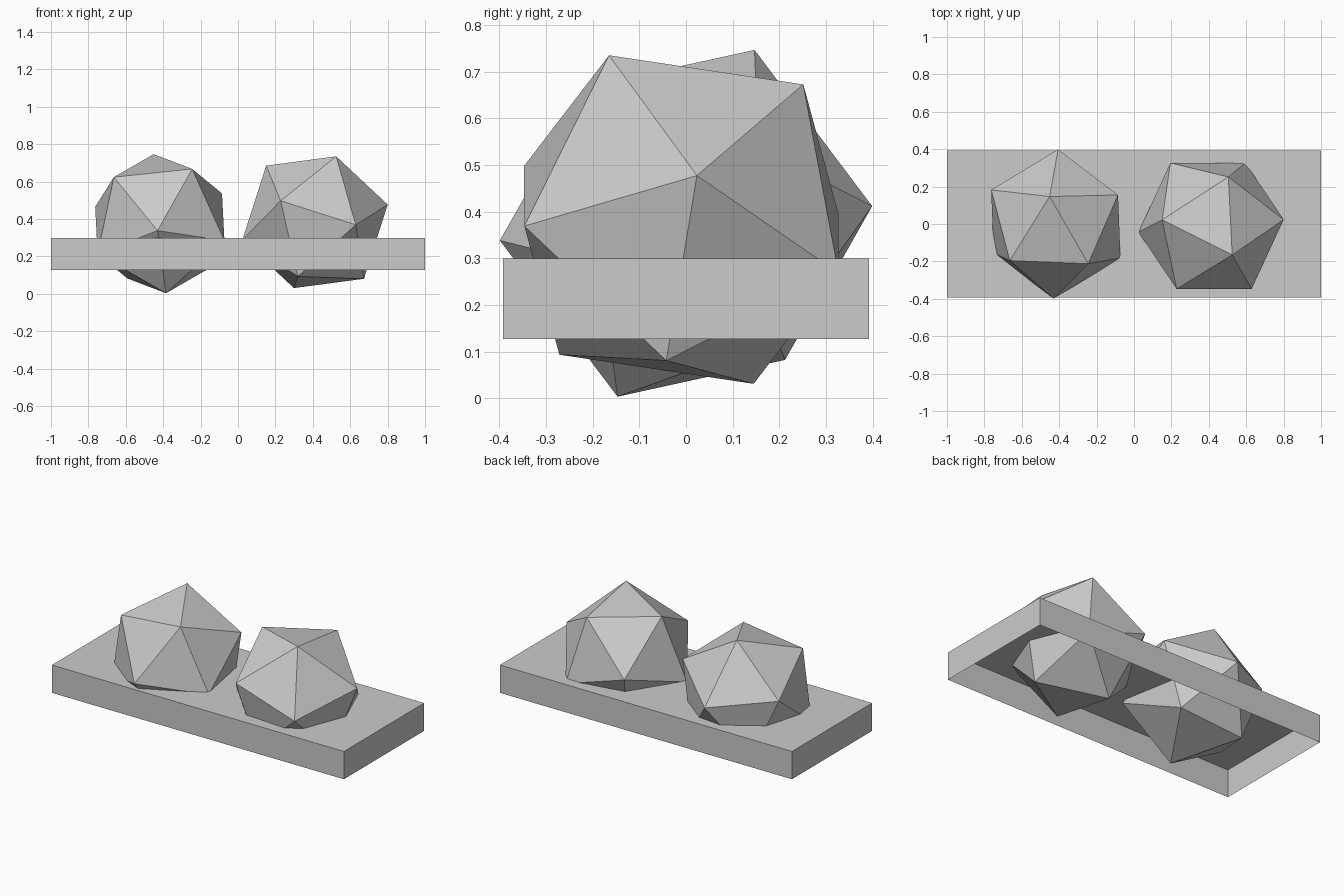
import bpy
import bmesh
from mathutils import Matrix, Vector

cube = bpy.data.objects.get("Cube")
if cube:
    bpy.data.objects.remove(cube, do_unlink=True)

# Single matte grey
grey = bpy.data.materials.new("light_grey")
grey.use_nodes = True
colour = (0.6, 0.6, 0.6, 1)
grey.diffuse_color = colour
grey.node_tree.nodes["Principled BSDF"].inputs["Base Color"].default_value = colour


def add_object(name, bm):
    mesh = bpy.data.meshes.new(name)
    bm.to_mesh(mesh)
    bm.free()
    mesh.materials.append(grey)
    obj = bpy.data.objects.new(name, mesh)
    bpy.context.collection.objects.link(obj)
    return obj


def frame(pole, side):
    """Rotation whose z axis is the pole and whose x axis leans to the side."""
    z = Vector(pole).normalized()
    y = z.cross(Vector(side)).normalized()
    return Matrix((y.cross(z), y, z)).transposed()


def add_ball(name, centre, pole, neighbour):
    """Twenty-sided ball turned so two adjacent corners point as given."""
    bm = bmesh.new()
    bmesh.ops.create_icosphere(bm, subdivisions=1, radius=0.401)
    top = max(bm.verts, key=lambda v: v.co.z)
    ring = top.link_edges[0].other_vert(top)
    turn = frame(pole, neighbour) @ frame(top.co, ring.co).transposed()
    bm.transform(Matrix.Translation(centre) @ turn.to_4x4())
    add_object(name, bm)


# Shallow tray, open underneath
bm = bmesh.new()
bmesh.ops.create_cube(bm, size=1)
bm.normal_update()
underside = [f for f in bm.faces if f.normal.z < -0.5]
bmesh.ops.delete(bm, geom=underside, context='FACES_ONLY')
bm.transform(Matrix.Translation((0, 0, 0.213)) @ Matrix.Diagonal((2, 0.784, 0.172, 1)))
add_object("base_slab", bm)

# Two faceted balls sunk through the slab
add_ball("right_ball", (-0.418, 0, 0.375), (-0.033, 0.147, 0.372), (0.012, 0.4, 0.038))
add_ball("left_ball", (0.412, -0.01, 0.383), (0.113, -0.155, 0.352), (0.388, 0.032, 0.097))
